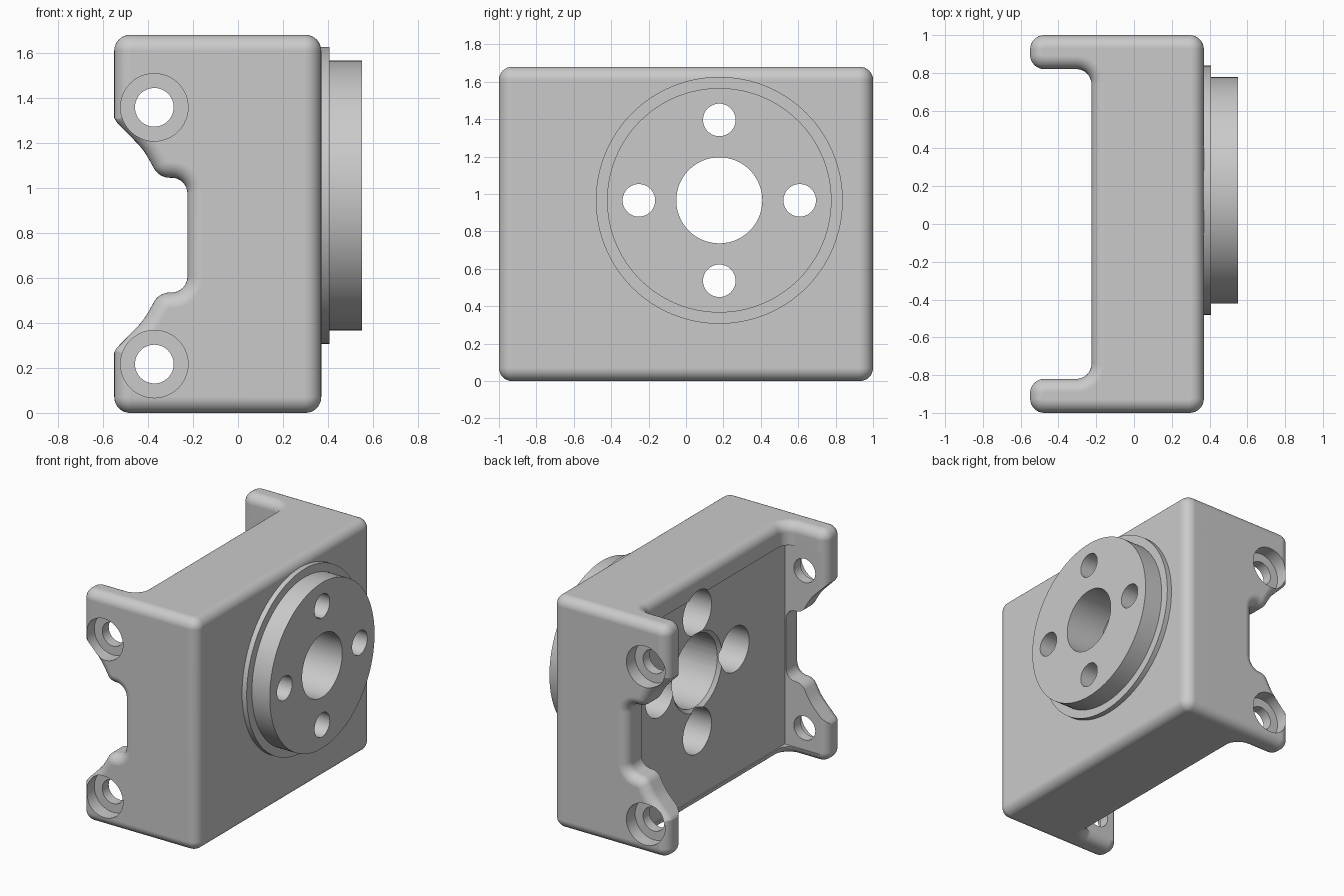
import bpy, bmesh, math
from mathutils import Vector, Matrix

if "Cube" in bpy.data.objects:
    bpy.data.objects.remove(bpy.data.objects["Cube"], do_unlink=True)

grey = bpy.data.materials.new("machined grey")
grey.use_nodes = True
colour = (0.59, 0.59, 0.59, 1)
grey.diffuse_color = colour
for node in grey.node_tree.nodes:
    if node.type == 'BSDF_PRINCIPLED':
        node.inputs["Base Color"].default_value = colour


def finish(name, bm):
    bmesh.ops.recalc_face_normals(bm, faces=bm.faces)
    mesh = bpy.data.meshes.new(name)
    bm.to_mesh(mesh)
    bm.free()
    mesh.materials.append(grey)
    ob = bpy.data.objects.new(name, mesh)
    bpy.context.collection.objects.link(ob)
    return ob


def activate(ob):
    bpy.ops.object.select_all(action='DESELECT')
    ob.select_set(True)
    bpy.context.view_layer.objects.active = ob


def rounded(corners, steps=8):
    """Polygon outline from (x, y, radius) corners."""
    out = []
    n = len(corners)
    for i, (x, y, r) in enumerate(corners):
        p = Vector((x, y))
        a = (Vector(corners[i - 1][:2]) - p).normalized()
        b = (Vector(corners[(i + 1) % n][:2]) - p).normalized()
        if r == 0:
            out.append(p)
            continue
        half = a.angle(b) / 2
        centre = p + (a + b).normalized() * r / math.sin(half)
        start = p + a * r / math.tan(half) - centre
        end = p + b * r / math.tan(half) - centre
        sweep = math.pi - 2 * half
        if start.x * end.y - start.y * end.x < 0:
            sweep = -sweep
        for k in range(steps + 1):
            out.append(centre + Matrix.Rotation(sweep * k / steps, 2) @ start)
    return out


def grown(outline, d):
    """Offset a counter-clockwise outline outward by d."""
    out = []
    for i, p in enumerate(outline):
        a = (p - outline[i - 1]).normalized()
        b = (outline[(i + 1) % len(outline)] - p).normalized()
        na, nb = Vector((a.y, -a.x)), Vector((b.y, -b.x))
        out.append(p + (na + nb) * d / (1 + na.dot(nb)))
    return out


def loft(name, outline, levels, place):
    """Stack offset copies of an outline; levels are (height, growth)."""
    bm = bmesh.new()
    rings = [[bm.verts.new(place(p.x, p.y, h)) for p in grown(outline, d)]
             for h, d in levels]
    n = len(outline)
    for lo, hi in zip(rings, rings[1:]):
        for i in range(n):
            bm.faces.new((lo[i], lo[(i + 1) % n], hi[(i + 1) % n], hi[i]))
    bm.faces.new(rings[0][::-1])
    bm.faces.new(rings[-1])
    return finish(name, bm)


def cylinder(name, start, end, r1, r2=None, sides=64):
    start, end = Vector(start), Vector(end)
    axis = end - start
    turn = axis.to_track_quat('Z', 'Y').to_matrix().to_4x4()
    bm = bmesh.new()
    bmesh.ops.create_cone(bm, cap_ends=True, segments=sides, radius1=r1,
                          radius2=r2 or r1, depth=axis.length,
                          matrix=Matrix.Translation((start + end) / 2) @ turn)
    return finish(name, bm)


def cut(ob, cutter, keep=False):
    cutter.hide_render = True
    mod = ob.modifiers.new("cut", 'BOOLEAN')
    mod.operation = 'DIFFERENCE'
    mod.solver = 'EXACT'
    mod.object = cutter
    activate(ob)
    bpy.ops.object.modifier_apply(modifier=mod.name)
    if not keep:
        bpy.data.objects.remove(cutter, do_unlink=True)


# Channel-shaped body with rounded edges
H, R = 1.68, 0.07
body_outline = rounded([
    (0.37, -1, 0.075), (0.37, 1, 0.075), (-0.55, 1, 0.075), (-0.55, 0.82, 0.075),
    (-0.225, 0.82, 0.08), (-0.225, -0.82, 0.08), (-0.55, -0.82, 0.075), (-0.55, -1, 0.075)])
angles = [math.pi / 2 * k / 8 for k in range(9)]
bottom = [(R - R * math.sin(a), R * math.cos(a) - R) for a in reversed(angles)]
levels = bottom + [(H - h, d) for h, d in reversed(bottom)]
body = loft("body", body_outline, levels, lambda x, y, h: (x, y, h))

# Very shallow rectangular pocket that squares the inside corners
bm = bmesh.new()
bmesh.ops.create_cube(bm, size=1, matrix=Matrix.Translation((-0.4575, 0, 0.79))
                      @ Matrix.Diagonal((0.485, 1.652, 1.46, 1)))
cut(body, finish("pocket_cutter", bm))

# Notches that split each flange into two ears, with softened outer edges
MID = 0.79
lower = [(-0.8, 0.1, 0), (-0.56, 0.1, 0), (-0.556, 0.272, 0.09), (-0.42, 0.41, 0.35),
         (-0.35, 0.535, 0.08), (-0.225, 0.535, 0.07)]
notch = rounded(lower + [(x, 2 * MID - z, r) for x, z, r in reversed(lower)])
path = [(0.8, 0)] + [(1 - R + R * math.sin(a), R - R * math.cos(a)) for a in angles] + [(1.1, R)]
for side in (-1, 1):
    cut(body, loft("notch_cutter", notch, path, lambda x, z, y: (x, side * y, z)))

# Counterbored screw holes in the ears
for side in (-1, 1):
    for z in (0.217, 1.358):
        for depth, r in ((0.9, 0.15), (0.7, 0.086)):
            cut(body, cylinder("ear_bore", (-0.372, side * depth, z),
                               (-0.372, side * 1.1, z), r, sides=48))

# Round stepped mount on the side
CY, CZ = 0.178, 0.966
flange = cylinder("mount_flange", (0.36, CY, CZ), (0.407, CY, CZ), 0.66, sides=128)
boss = cylinder("mount_boss", (0.4, CY, CZ), (0.55, CY, CZ), 0.6, sides=128)

# Centre bore, four bolt holes and their recesses behind
bolts = [(CY + 0.43 * math.cos(q * math.pi / 2), CZ + 0.43 * math.sin(q * math.pi / 2))
         for q in range(4)]
for y, z, r in [(CY, CZ, 0.23)] + [(y, z, 0.087) for y, z in bolts]:
    bore = cylinder("bore", (-0.4, y, z), (0.7, y, z), r)
    cut(flange, bore, keep=True)
    cut(boss, bore, keep=True)
    cut(body, bore)
for y, z in bolts:
    cut(body, cylinder("bolt_recess", (-0.4, y, z), (0.25, y, z), 0.163))
cut(body, cylinder("centre_recess", (-0.4, CY, CZ), (0.25, CY, CZ), 0.262))
cut(body, cylinder("centre_chamfer", (-0.225, CY, CZ), (-0.185, CY, CZ), 0.295, 0.255))

# Smooth rounded surfaces, crisp cut edges
for ob in (body, flange, boss):
    activate(ob)
    bpy.ops.object.shade_smooth_by_angle(angle=math.radians(30))
    mod = ob.modifiers.new("even shading", 'WEIGHTED_NORMAL')
    mod.keep_sharp = True
